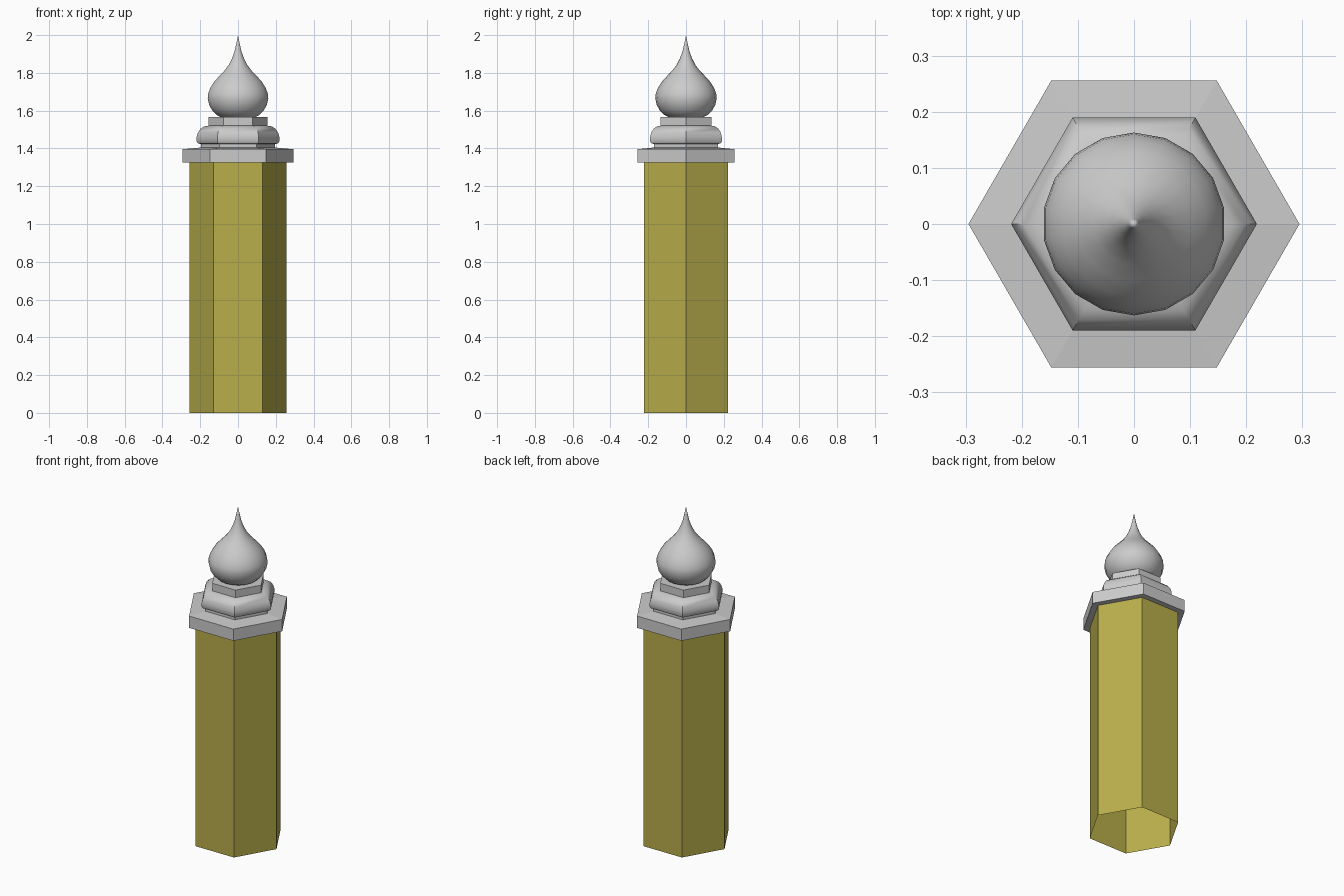
import bpy, bmesh, math

if "Cube" in bpy.data.objects:
    bpy.data.objects.remove(bpy.data.objects["Cube"])


def lathe(name, profile, sides, turn=0.0, smooth=0, mat=None):
    """Spin (radius, z) points into a faceted solid; radius 0 makes a tip."""
    bm = bmesh.new()
    rings = []
    for r, z in profile:
        if r == 0:
            rings.append([bm.verts.new((0, 0, z))] * sides)
        else:
            rings.append([bm.verts.new((r * math.cos(turn + math.tau * i / sides),
                                        r * math.sin(turn + math.tau * i / sides), z))
                          for i in range(sides)])
    for low, high in zip(rings, rings[1:]):
        for i in range(sides):
            j = (i + 1) % sides
            quad = list(dict.fromkeys((low[i], low[j], high[j], high[i])))
            bm.faces.new(quad)
    mesh = bpy.data.meshes.new(name)
    bm.to_mesh(mesh)
    bm.free()
    obj = bpy.data.objects.new(name, mesh)
    bpy.context.collection.objects.link(obj)
    if mat:
        mesh.materials.append(mat)
    if smooth:
        bpy.ops.object.select_all(action='DESELECT')
        obj.select_set(True)
        bpy.context.view_layer.objects.active = obj
        bpy.ops.object.shade_smooth_by_angle(angle=math.radians(smooth))
    return obj


yellow = bpy.data.materials.new("yellow_paint")
yellow.diffuse_color = (0.48, 0.42, 0.07, 1)
yellow.use_nodes = True
yellow.node_tree.nodes["Principled BSDF"].inputs["Base Color"].default_value = yellow.diffuse_color

# Hollow hexagonal shaft, open at the bottom
lathe("shaft", [(0.257, 0), (0.257, 1.325)], 6, mat=yellow)

# Overhanging hexagonal slab with a slightly sloped top
lathe("cap_slab", [(0.25, 1.325), (0.295, 1.325), (0.295, 1.396),
                   (0.195, 1.405)], 6)

# Hexagonal rounded moulding with a recessed foot
lathe("moulding", [(0.195, 1.40), (0.195, 1.423), (0.212, 1.427), (0.219, 1.437),
                   (0.219, 1.462), (0.212, 1.485), (0.197, 1.505),
                   (0.178, 1.517), (0.15, 1.521)], 6, smooth=40)

# Hexagonal neck
lathe("neck", [(0.155, 1.515), (0.155, 1.566), (0, 1.566)], 6)

# Onion-shaped finial
lathe("onion_finial", [(0.085, 1.562), (0.115, 1.577), (0.138, 1.60), (0.155, 1.63),
                       (0.163, 1.665), (0.160, 1.69), (0.149, 1.72), (0.129, 1.752),
                       (0.102, 1.782), (0.073, 1.812), (0.05, 1.842), (0.033, 1.875),
                       (0.019, 1.912), (0.009, 1.955), (0, 2.0)],
      18, turn=math.pi / 2, smooth=45)
